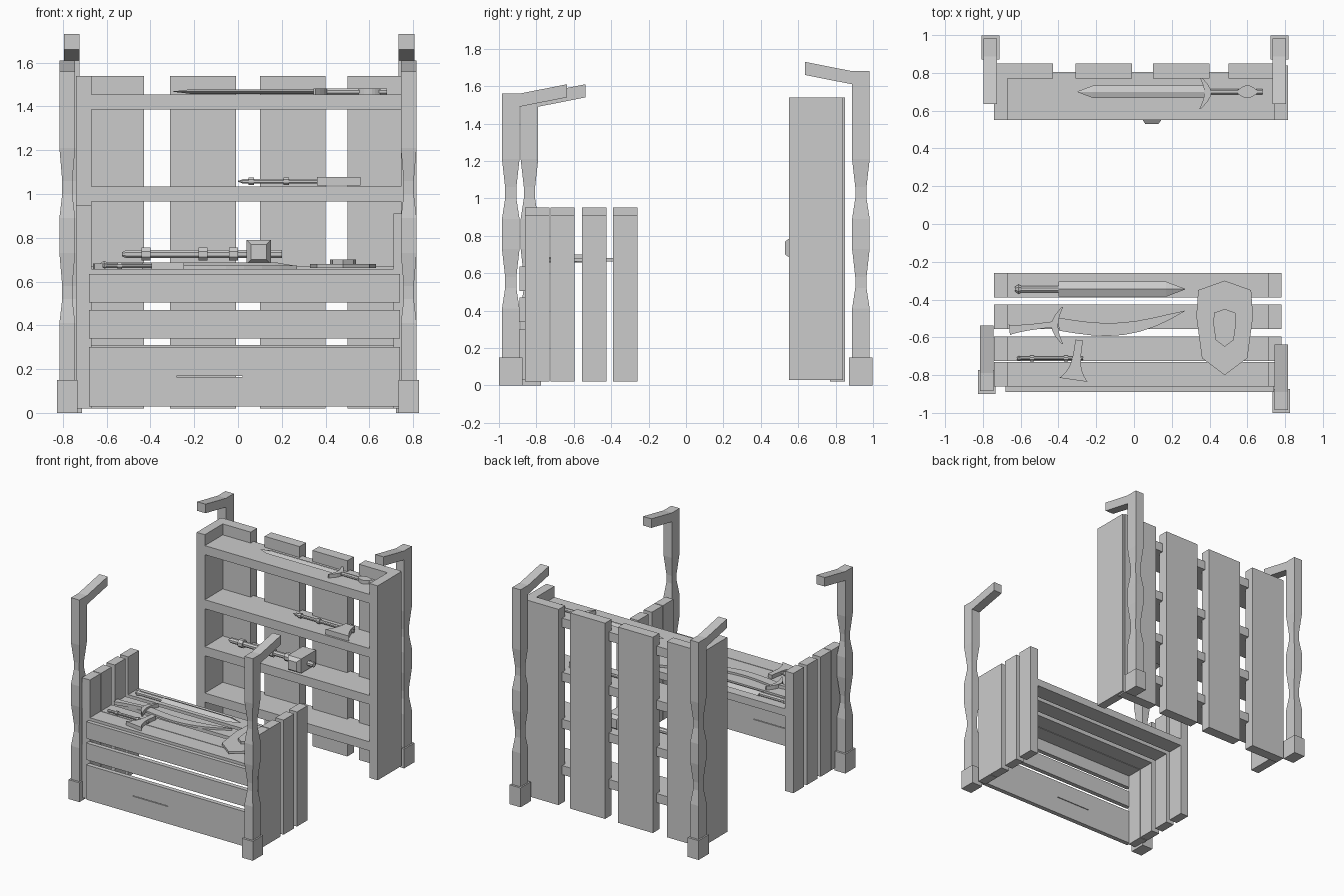
import bpy, bmesh, math
from mathutils import Vector

if "Cube" in bpy.data.objects:
    bpy.data.objects.remove(bpy.data.objects["Cube"], do_unlink=True)

GREY = (0.6, 0.6, 0.6, 1)
grey = bpy.data.materials.new("plain grey")
grey.use_nodes = True
grey.diffuse_color = GREY
grey.node_tree.nodes["Principled BSDF"].inputs["Base Color"].default_value = GREY

CORNERS = [Vector(corner) for corner in ((-1, -1), (1, -1), (1, 1), (-1, 1))]


def skin(name, rings):
    """Join equal-length closed rings of points and cap both ends."""
    bm = bmesh.new()
    loops = [[bm.verts.new(point) for point in ring] for ring in rings]
    for lower, upper in zip(loops, loops[1:]):
        for i in range(len(lower)):
            bm.faces.new((lower[i - 1], lower[i], upper[i], upper[i - 1]))
    bm.faces.new(loops[0])
    bm.faces.new(loops[-1])
    bmesh.ops.recalc_face_normals(bm, faces=bm.faces)
    mesh = bpy.data.meshes.new(name)
    bm.to_mesh(mesh)
    bm.free()
    mesh.materials.append(grey)
    part = bpy.data.objects.new(name, mesh)
    bpy.context.collection.objects.link(part)
    return part


def box(name, left, right, front, back, bottom, top):
    return skin(name, [[(left, front, z), (right, front, z), (right, back, z), (left, back, z)]
                       for z in (bottom, top)])


def plate(name, outline, bottom, top):
    return skin(name, [[(x, y, z) for x, y in outline] for z in (bottom, top)])


def ribbon(name, start, end, bottom, top, width, bend=0):
    """Flat strip along an arched spine; width is a rule from start to end."""
    start, end = Vector(start), Vector(end)
    along = end - start
    across = Vector((-along.y, along.x)).normalized()
    steps = 8
    one_side, other_side = [], []
    for i in range(steps + 1):
        t = i / steps
        spine = start + along * t + across * bend * math.sin(math.pi * t)
        one_side.append(spine + across * width(t))
        other_side.append(spine - across * width(t))
    return plate(name, one_side + other_side[::-1], bottom, top)


def handle(name, start, end, y, z, radius, collars=(), pommel=1.0):
    """Turned shaft along x with raised collars and a scaled first end."""
    half = radius
    stations = [(start, radius * pommel / 2), (start + radius, radius * pommel),
                (start + radius * 2, radius)]
    for x in collars:
        stations += [(x - half, radius), (x - half, radius * 1.6),
                     (x + half, radius * 1.6), (x + half, radius)]
    stations.append((end, radius))
    sides = 8
    angles = [math.tau * (i + 0.5) / sides for i in range(sides)]
    return skin(name, [[(x, y + r * math.cos(a), z + r * math.sin(a)) for a in angles]
                       for x, r in stations])


def sword_blade(name, root, tip, y, z, width, thick, point):
    """Ridged blade along x, narrowing over the length of its point."""
    direction = math.copysign(point, tip - root)
    rings = []
    for x, size in ((root, 1), (tip - direction, 1), (tip, 0.05)):
        w, t = width * size, thick * size
        rings.append([(x, y - w, z), (x, y, z + t), (x, y + w, z), (x, y, z - t)])
    return skin(name, rings)


def post(name, x, y, top, facing):
    """Carved post with a square foot and an arm reaching inward."""
    half_x, half_y, drop = 0.036, 0.047, 0.07
    levels = [(0.1, 1)]
    for waist in (0.55, 1.03):
        levels += [(waist - 0.14, 1), (waist - 0.03, 0.64), (waist + 0.03, 0.64), (waist + 0.18, 1)]
    levels.append((top - drop / 2, 1))
    skin(name, [[(x + c.x * half_x * size, y + c.y * half_y * size, z) for c in CORNERS]
                for z, size in levels])
    foot_x, foot_y = 0.047, 0.063
    box(name + "_foot", x - foot_x, x + foot_x, y - foot_y, y + foot_y, 0, 0.15)
    outer, inner, end = y - facing * half_y, y + facing * half_y, y + facing * 0.3
    lifted = top + 0.05
    side = [(outer, top), (inner, top), (end, lifted),
            (end, lifted - drop), (inner, top - drop), (outer, top - drop)]
    skin(name + "_arm", [[(edge, arm_y, arm_z) for arm_y, arm_z in side]
                         for edge in (x - half_x, x + half_x)])


# Corner posts
post("front_left_post", 0.78, -0.937, top=1.56, facing=1)
post("front_right_post", -0.78, -0.837, top=1.56, facing=1)
post("back_left_post", 0.77, 0.935, top=1.68, facing=-1)
post("back_right_post", -0.76, 0.935, top=1.68, facing=-1)

# Rack: two sides, four shelves and slatted back
RACK_FRONT, RACK_BACK, RACK_TOP = 0.55, 0.84, 1.54
RACK_LEFT, RACK_RIGHT = 0.745, -0.67
BOARD = 0.07
box("rack_right_side", RACK_RIGHT - BOARD, RACK_RIGHT, RACK_FRONT, RACK_BACK, 0.03, RACK_TOP)
box("rack_left_side", RACK_LEFT, RACK_LEFT + BOARD, RACK_FRONT, RACK_BACK, 0.03, RACK_TOP)
for i, z in enumerate((0.24, 0.6, 0.965, 1.385)):
    box(f"rack_shelf_{i}", RACK_RIGHT, RACK_LEFT, RACK_FRONT, RACK_BACK - BOARD / 2, z, z + BOARD)
for i, x in enumerate((-0.73, -0.31, 0.1, 0.5)):
    box(f"rack_back_plank_{i}", x, x + 0.3, RACK_BACK - BOARD, RACK_BACK + 0.01, 0.02, RACK_TOP)

# Bench: end planks and top slats share the same rows
BENCH_LEFT, BENCH_RIGHT, BENCH_TOP = 0.71, -0.67, 0.657
for i, y in enumerate((-0.86, -0.725, -0.555, -0.39)):
    back = y + 0.13
    box(f"bench_right_plank_{i}", BENCH_RIGHT - BOARD, BENCH_RIGHT, y, back, 0.02, 0.95)
    box(f"bench_left_plank_{i}", BENCH_LEFT, BENCH_LEFT + BOARD, y, back, 0.02, 0.91)
    box(f"bench_top_slat_{i}", BENCH_RIGHT, BENCH_LEFT, y, back, 0.6, BENCH_TOP)
panels = [box(f"bench_front_plank_{i}", -0.68, 0.74, -0.89, -0.855, bottom, top)
          for i, (bottom, top) in enumerate(((0.03, 0.3), (0.34, 0.47), (0.505, 0.635)))]

# Narrow crack through the lowest front plank
crack = box("crack_cutter", -0.28, 0.02, -1, -0.8, 0.163, 0.168)
crack.hide_render = True
crack.hide_set(True)
cut = panels[0].modifiers.new("crack", "BOOLEAN")
cut.object = crack
cut.solver = "EXACT"

# Long sword on the top shelf
SWORD_Y, SWORD_Z = 0.7, 1.468
sword_blade("long_sword_blade", 0.38, -0.3, SWORD_Y, SWORD_Z, width=0.032, thick=0.01, point=0.08)
ribbon("long_sword_guard", (0.35, 0.61), (0.35, 0.78), SWORD_Z - 0.015, SWORD_Z + 0.015,
       width=lambda t: 0.004 + 0.014 * math.sin(math.pi * t), bend=-0.04)
handle("long_sword_grip", 0.65, 0.38, SWORD_Y, SWORD_Z, radius=0.015)
ribbon("long_sword_pommel", (0.55, SWORD_Y), (0.65, SWORD_Y), SWORD_Z - 0.015, SWORD_Z + 0.015,
       width=lambda t: 0.01 + 0.024 * math.sin(math.pi * t))

# Battle axe on the second shelf
handle("battle_axe_handle", 0, 0.52, 0.68, 1.058, radius=0.012, collars=(0.06, 0.22), pommel=0.5)
ribbon("battle_axe_head", (0.46, 0.72), (0.46, 0.56), 1.038, 1.078,
       width=lambda t: 0.04 + 0.06 * t * t)

# War hammer on the third shelf
HAMMER_X, HAMMER_Z = 0.095, 0.735
handle("hammer_handle", -0.53, 0.2, 0.65, HAMMER_Z - 0.01, radius=0.02, collars=(-0.42, -0.16, -0.02))
skin("hammer_head", [[(HAMMER_X + c.x * size, y, HAMMER_Z + c.y * size) for c in CORNERS]
                     for y, size in ((0.53, 0.035), (0.56, 0.056), (0.74, 0.056), (0.77, 0.035))])

# Short sword on the bench
sword_blade("short_sword_blade", -0.4, 0.27, -0.345, 0.67, width=0.04, thick=0.018, point=0.1)
handle("short_sword_grip", -0.63, -0.4, -0.345, 0.67, radius=0.018, pommel=1.5)

# Curved sabre
ribbon("sabre_blade", (-0.4, -0.53), (0.27, -0.46), BENCH_TOP, BENCH_TOP + 0.016,
       width=lambda t: 0.001 + 0.034 * (1 - t ** 4), bend=-0.06)
ribbon("sabre_guard", (-0.38, -0.44), (-0.38, -0.635), BENCH_TOP, BENCH_TOP + 0.03,
       width=lambda t: 0.004 + 0.014 * math.sin(math.pi * t), bend=-0.04)
ribbon("sabre_grip", (-0.42, -0.53), (-0.66, -0.56), BENCH_TOP, BENCH_TOP + 0.025,
       width=lambda t: 0.015 + 0.012 * t ** 4)

# Hand axe
handle("hand_axe_handle", -0.62, -0.27, -0.712, 0.672, radius=0.01, collars=(-0.54, -0.36), pommel=1.4)
ribbon("hand_axe_head", (-0.29, -0.615), (-0.32, -0.825), BENCH_TOP, BENCH_TOP + 0.03,
       width=lambda t: 0.02 + 0.055 * t ** 4)

# Shield with a raised boss of the same outline
half_outline = [(0, 0.25), (0.14, 0.2), (0.15, 0.06), (0.12, -0.16), (0, -0.25)]
outline = half_outline + [(-x, y) for x, y in half_outline[-2:0:-1]]
for name, size, bottom, top in (("shield_body", 1, 0.662, 0.68), ("shield_boss", 0.4, 0.67, 0.7)):
    plate(name, [Vector((0.48, -0.55)) + Vector(point) * size for point in outline], bottom, top)
